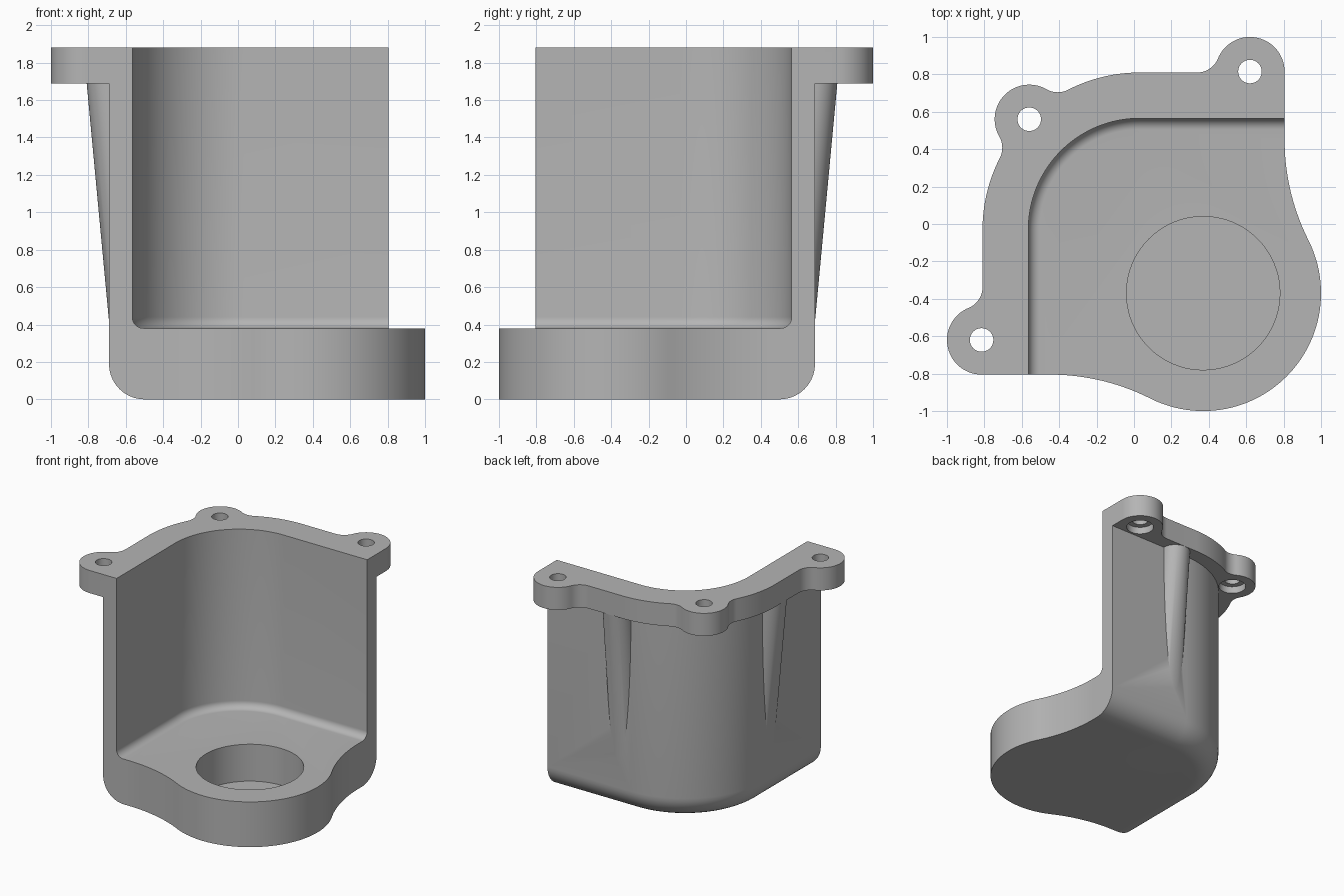
import bpy
import bmesh
from math import sin, cos, pi, radians, degrees, sqrt, atan2, acos

old = bpy.data.objects.get("Cube")
if old:
    bpy.data.objects.remove(old, do_unlink=True)

grey = bpy.data.materials.new("plain_grey")
grey.use_nodes = True
colour = (0.46, 0.46, 0.46, 1)
grey.diffuse_color = colour
grey.node_tree.nodes["Principled BSDF"].inputs["Base Color"].default_value = colour

TOP, FLANGE, FLOOR = 1.88, 1.69, 0.38
EDGE = 0.805                 # cut ends of the wall
CORNER = (0.03, -0.03)       # centre of the big rounded corner
OUTER, INNER, RIM = 0.72, 0.595, 0.84


def arc(c, r, a0, a1, n=16):
    steps = [radians(a0 + (a1 - a0) * i / n) for i in range(n + 1)]
    return [(c[0] + r * cos(a), c[1] + r * sin(a)) for a in steps]


def circle(c, r, n=64):
    return arc(c, r, 0, 360, n)[:-1]


def angle(a, b):
    return degrees(atan2(b[1] - a[1], b[0] - a[0]))


def flip(p):
    return (-p[1], -p[0])


def mirrored(half):
    """Close a half outline by reflecting it in the diagonal."""
    pts = []
    for p in half + [flip(q) for q in reversed(half)]:
        if not pts or abs(p[0] - pts[-1][0]) + abs(p[1] - pts[-1][1]) > 1e-4:
            pts.append(p)
    if abs(pts[0][0] - pts[-1][0]) + abs(pts[0][1] - pts[-1][1]) < 1e-4:
        pts.pop()
    return pts


def loft(name, layers):
    """Closed solid through stacked (outline, height) layers."""
    bm = bmesh.new()
    rings = [[bm.verts.new((x, y, z)) for x, y in pts] for pts, z in layers]
    n = len(rings[0])
    for a, b in zip(rings, rings[1:]):
        for i in range(n):
            j = (i + 1) % n
            bm.faces.new((a[i], a[j], b[j], b[i]))
    bm.faces.new(rings[0])
    bm.faces.new(rings[-1])
    bmesh.ops.recalc_face_normals(bm, faces=bm.faces)
    mesh = bpy.data.meshes.new(name)
    bm.to_mesh(mesh)
    bm.free()
    mesh.materials.append(grey)
    ob = bpy.data.objects.new(name, mesh)
    bpy.context.collection.objects.link(ob)
    return ob


def corner_block(name, radius, fillet, z0, z1):
    """Oversized block with one rounded corner and a filleted bottom edge."""
    far, layers = 1.4, []
    for i in range(11):
        t = i / 10 * pi / 2
        r = radius - fillet * (1 - sin(t))
        pts = arc(CORNER, r, 90, 180, 32)
        pts += [(pts[-1][0], -far), (far, -far), (far, pts[0][1])]
        layers.append((pts, z0 + fillet * (1 - cos(t))))
    layers.append((layers[-1][0], z1))
    return loft(name, layers)


def combine(target, tool, operation):
    mod = target.modifiers.new(operation, 'BOOLEAN')
    mod.operation, mod.solver, mod.object = operation, 'EXACT', tool
    bpy.context.view_layer.objects.active = target
    bpy.ops.object.modifier_apply(modifier=mod.name)
    bpy.data.objects.remove(tool, do_unlink=True)


# Base and wall: rounded block trimmed by the outline with the round boss
boss, boss_r, blend = (0.37, -0.37), 0.63, 1.2
sweep_c = (EDGE + blend,
           boss[1] + sqrt((boss_r + blend) ** 2 - (EDGE + blend - boss[0]) ** 2))
meet = angle(boss, sweep_c)
half = [(-1.2, 1.2), (EDGE, 1.2)]
half += arc(sweep_c, blend, 180, 180 + meet, 20)
half += arc(boss, boss_r, meet, -45, 30)
bracket = corner_block("bracket_body", OUTER, 0.19, 0, 1.8)
outline = mirrored(half)
combine(bracket, loft("outline", [(outline, -0.2), (outline, 2.2)]), 'INTERSECT')

# Top flange with three blended lugs
lug_r, fil = 0.185, 0.12
mid_lug, end_lug = (-0.56, 0.56), (0.62, 0.815)
reach, gap = RIM + fil, lug_r + fil
d = sqrt(2) * (CORNER[0] - mid_lug[0])
a = 135 - degrees(acos((reach ** 2 + d ** 2 - gap ** 2) / (2 * reach * d)))
f1 = arc(CORNER, reach, a, a, 1)[0]
rim_y = CORNER[1] + RIM
f2y = rim_y + fil
f2 = (end_lug[0] - sqrt(gap ** 2 - (f2y - end_lug[1]) ** 2), f2y)
half = arc(mid_lug, lug_r, 135, angle(mid_lug, f1))
half += arc(f1, fil, angle(f1, mid_lug) + 360, a + 180, 12)
half += arc(CORNER, RIM, a, 90)
half += arc(f2, fil, -90, angle(f2, end_lug), 12)
half += arc(end_lug, lug_r, angle(end_lug, f2), 0, 28)
half += [(EDGE, -EDGE)]
rim = mirrored(half)
combine(bracket, loft("flange", [(rim, FLANGE), (rim, TOP)]), 'UNION')

# Leaning round ribs under the flange
for place in (lambda p: p, flip):
    layers = []
    for z in (0.3, 1.7):
        y = 0.69 - 0.12 * (FLANGE - z) / 1.28
        layers.append(([place(p) for p in circle((0.147, y), 0.119, 48)], z))
    combine(bracket, loft("rib", layers), 'UNION')

# Inner cavity, blind pocket in the boss, and screw holes with counterbores
combine(bracket, corner_block("cavity", INNER, 0.06, FLOOR, 2.3), 'DIFFERENCE')
ring = circle(boss, 0.41, 80)
combine(bracket, loft("pocket", [(ring, 0.07), (ring, 0.6)]), 'DIFFERENCE')
for c in (mid_lug, end_lug, flip(end_lug)):
    for r, z0, z1 in ((0.063, 1.6, 2), (0.108, 1.64, 1.75)):
        ring = circle(c, r, 40)
        combine(bracket, loft("hole", [(ring, z0), (ring, z1)]), 'DIFFERENCE')

bpy.ops.object.select_all(action='DESELECT')
bracket.select_set(True)
bpy.context.view_layer.objects.active = bracket
bpy.ops.object.shade_smooth_by_angle(angle=radians(30))
